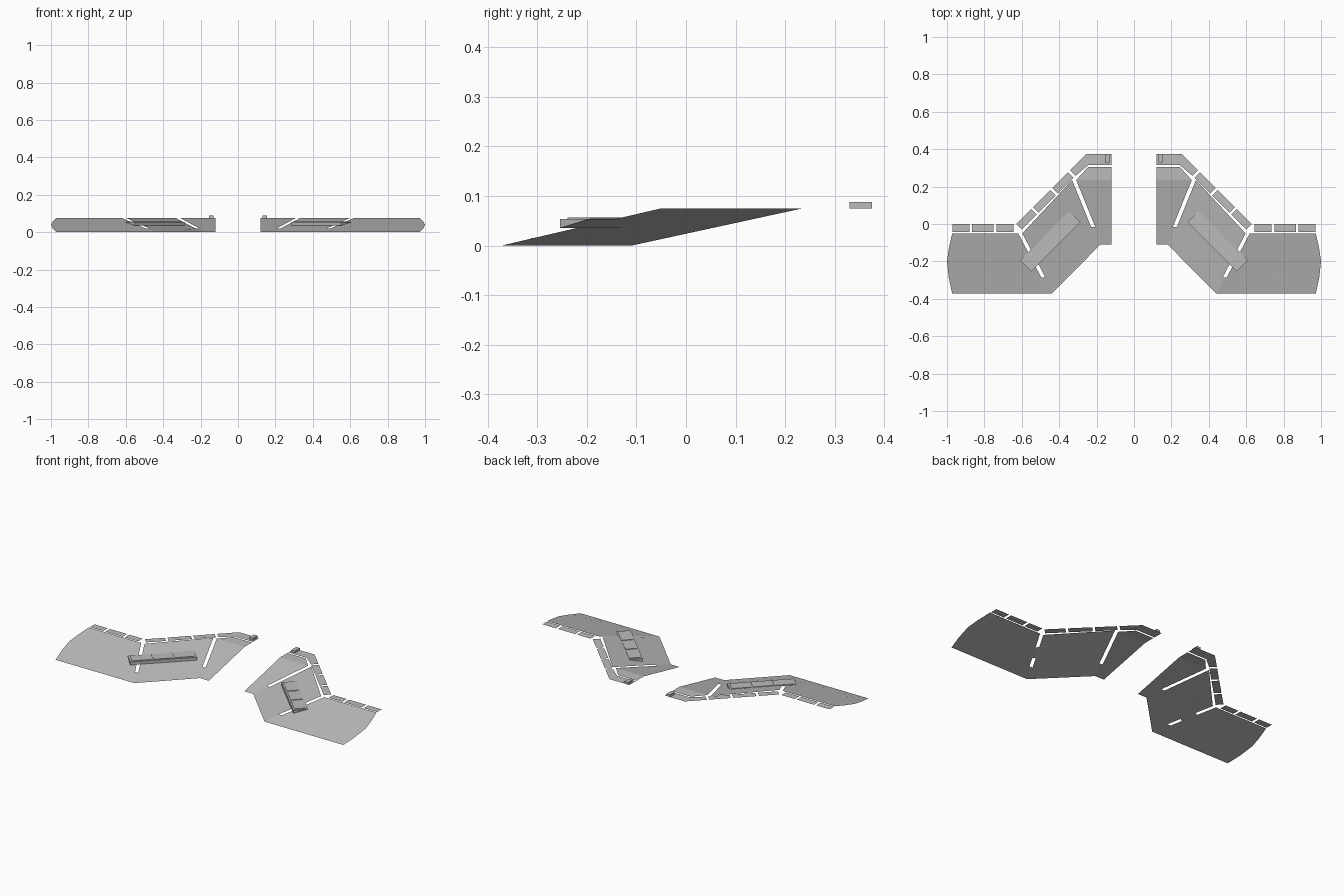
import bpy, bmesh, math
from mathutils import Vector

if "Cube" in bpy.data.objects:
    bpy.data.objects.remove(bpy.data.objects["Cube"])

H = 0.075                       # height of the trailing edge
LEAD = [(.972, -.372), (.44, -.372), (.18, -.11), (.12, -.11)]
TRAIL = [(.972, -.05), (.608, -.05), (.32, .235), (.12, .235)]


def material(name, v):
    m = bpy.data.materials.new(name)
    m.diffuse_color = (v, v, v, 1)
    m.use_nodes = True
    m.node_tree.nodes["Principled BSDF"].inputs["Base Color"].default_value = m.diffuse_color
    return m


GREY = material("panel_grey", .5)


def make(name, polys, mat=GREY):
    """Build an object from 3D polygons and mirror it to the other side."""
    bm = bmesh.new()
    for p in polys:
        bm.faces.new([bm.verts.new(v) for v in p])
    bmesh.ops.remove_doubles(bm, verts=bm.verts[:], dist=1e-5)
    bm.normal_update()
    if all(len(f.link_loops) < 2 for f in bm.edges if False) or not any(len(e.link_faces) == 2 for e in bm.edges):
        for f in bm.faces:
            if f.normal.z < 0:
                f.normal_flip()
    else:
        bmesh.ops.recalc_face_normals(bm, faces=bm.faces[:])
    me = bpy.data.meshes.new(name)
    bm.to_mesh(me)
    bm.free()
    me.materials.append(mat)
    ob = bpy.data.objects.new(name, me)
    bpy.context.collection.objects.link(ob)
    mod = ob.modifiers.new("mirror", 'MIRROR')
    mod.use_mirror_merge = False
    return ob


def flat(pts, z=H):
    return [(x, y, z) for x, y in pts]


def seam(i, t, dx=0, lift=0):
    """Point on fold line i, from the leading edge (t=0) to the trailing edge (t=1)."""
    p = Vector(LEAD[i]).lerp(Vector(TRAIL[i]), t)
    return (p.x + dx, p.y, H * t + lift)


def prism(base, top):
    n = len(base)
    return [base[::-1], top] + [[base[i], base[(i + 1) % n], top[(i + 1) % n], top[i]] for i in range(n)]


# Sloped main panels, slotted along the fold lines
S = .27
G = .011
make("outer_panel", [[seam(1, 0), seam(1, S), seam(1, S, G), seam(1, 1, G), seam(0, 1),
                      (.99, -.13, H * .75), (1, -.2, H * .535), (.99, -.29, H * .255), seam(0, 0)]])
make("middle_panel", [[seam(1, 0), seam(1, S), seam(1, S, -G), seam(1, 1, -G),
                       seam(2, 1, G), seam(2, S, G), seam(2, S), seam(2, 0)]])
make("inner_panel", [[seam(2, 0), seam(2, S), seam(2, S, -G), seam(2, 1, -G), seam(3, 1), seam(3, 0)]])

# Flat shelf behind the inner panel
make("inner_shelf", [flat([(.12, .235), (.309, .235), (.245, .305), (.12, .305)])])

# Flat flaps along the outer and diagonal trailing edges
flaps = [flat([(a, -.043), (b, -.043), (b, 0), (a, 0)])
         for a, b in [(.645, .735), (.75, .865), (.88, .97)]]


def diag(s, u):
    return ((s + u) / 2, (s - u) / 2)


for a, b in [(.63, .47), (.45, .265), (.245, .075)]:
    flaps.append(flat([diag(.57, a), diag(.57, b), diag(.63, b), diag(.63, a)]))
make("trailing_flaps", flaps)
make("tip_flap", [flat([(.12, .315), (.245, .315), diag(.57, .055), diag(.63, .055), (.255, .375), (.12, .375)])])

# Small latch on the tip
latch = [(.13, .33), (.155, .33), (.155, .375), (.13, .375)]
make("tip_latch", prism(flat(latch), flat(latch, .088)))


# Level equipment box set into the middle panel, in diagonal coordinates
def box_pt(a, w, z=None):
    x = .448 + (a + w) / math.sqrt(2)
    y = -.092 + (w - a) / math.sqrt(2)
    if z is None:
        z = H * ((x + y) / math.sqrt(2) - .0485) / .343
    return (x, y, z)


def box(a0, a1, w, z):
    c = [(a0, -w), (a1, -w), (a1, w), (a0, w)]
    return prism([box_pt(*p) for p in c], [box_pt(*p, z) for p in c])


make("box_frame", box(-.187, .187, .042, .0535))
lids = []
for a in (-.119, 0, .119):
    lids += box(a - .056, a + .056, .033, .0565)
make("box_lids", lids)


# Raised trim strips near the leading edge
def strip(i, j, t, a, b, w=.008):
    q = []
    for f, tt in [(a, t), (b, t), (b, t + w), (a, t + w)]:
        q.append(tuple(Vector(seam(i, tt, 0, .001)).lerp(Vector(seam(j, tt, 0, .001)), f)))
    return q


trim = []
for t in (.09, .18):
    trim += [strip(0, 1, t, .02, .2), strip(0, 1, t, .6, 1), strip(1, 2, t, 0, 1), strip(2, 3, t, 0, .8)]
make("leading_trim", trim)

# Rivet rows along the leading edge
rivets = []
for i, n in ((0, 14), (1, 10)):
    for t in (.05, .135, .235):
        for k in range(n):
            c = Vector(seam(i, t, 0, .0012)).lerp(Vector(seam(i + 1, t, 0, .0012)), (k + .5) / n)
            rivets.append([(c.x + .0025 * math.cos(a * math.pi / 3),
                            c.y + .0025 * math.sin(a * math.pi / 3), c.z) for a in range(6)])
make("rivets", rivets)
